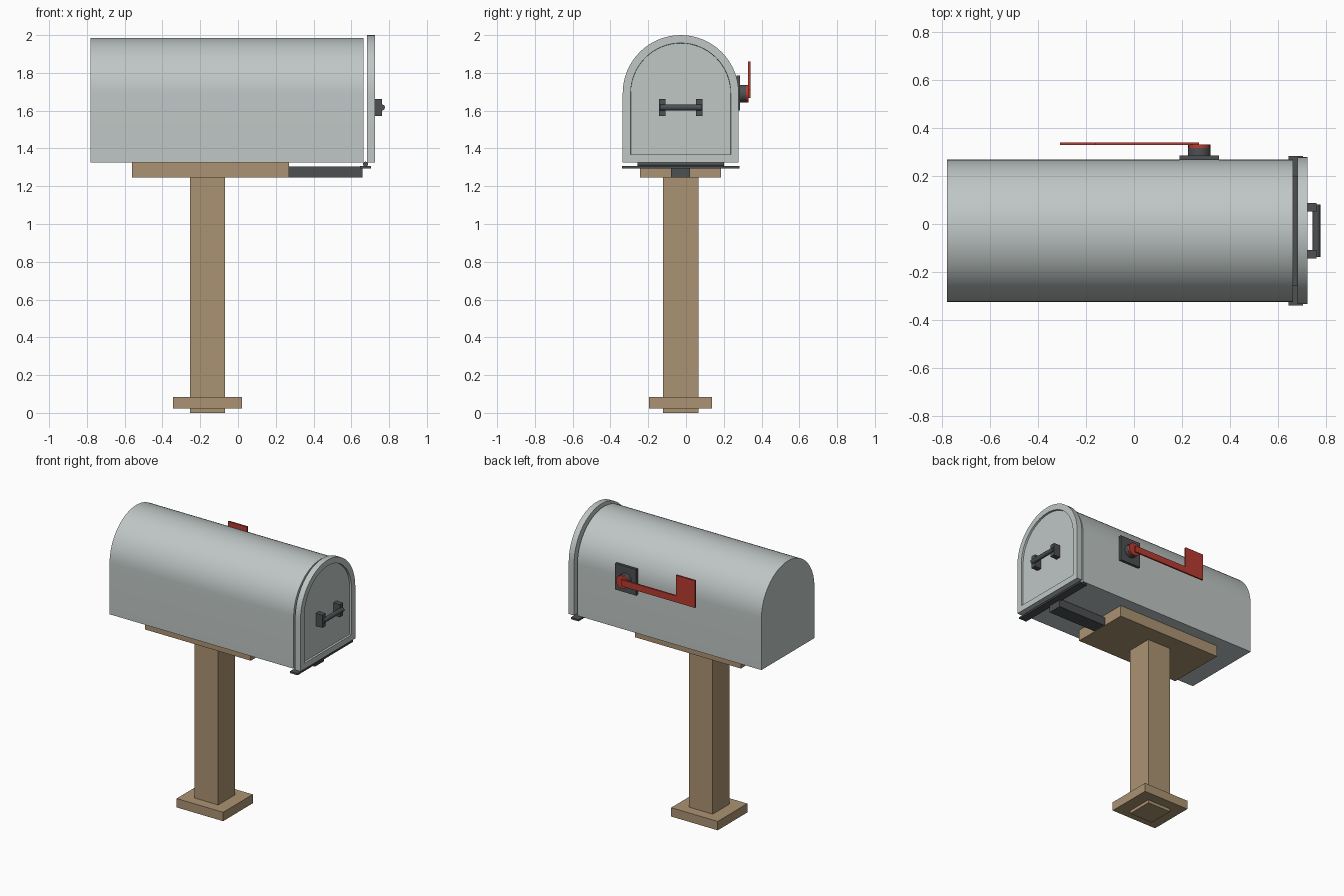
import bpy, bmesh, math
from mathutils import Matrix

cube = bpy.data.objects.get("Cube")
if cube:
    bpy.data.objects.remove(cube, do_unlink=True)


def material(name, rgb):
    m = bpy.data.materials.new(name)
    m.use_nodes = True
    m.diffuse_color = (*rgb, 1)
    m.node_tree.nodes["Principled BSDF"].inputs["Base Color"].default_value = (*rgb, 1)
    return m


GREY = material("galvanised_grey", (0.52, 0.57, 0.56))
DARK = material("dark_iron", (0.075, 0.08, 0.085))
WOOD = material("wood", (0.41, 0.29, 0.17))
RED = material("flag_red", (0.48, 0.045, 0.03))


def finish(bm, name, mat, smooth=False):
    bmesh.ops.recalc_face_normals(bm, faces=bm.faces[:])
    mesh = bpy.data.meshes.new(name)
    bm.to_mesh(mesh)
    bm.free()
    mesh.materials.append(mat)
    ob = bpy.data.objects.new(name, mesh)
    bpy.context.collection.objects.link(ob)
    if smooth:
        bpy.ops.object.select_all(action='DESELECT')
        ob.select_set(True)
        bpy.context.view_layer.objects.active = ob
        bpy.ops.object.shade_smooth_by_angle(angle=math.radians(35))
    return ob


def box(name, mat, x, y, z):
    """Box from (low, high) ranges on each axis."""
    bm = bmesh.new()
    bmesh.ops.create_cube(bm, size=1)
    for v in bm.verts:
        for i, (lo, hi) in enumerate((x, y, z)):
            v.co[i] = (lo + hi) / 2 + v.co[i] * (hi - lo)
    return finish(bm, name, mat)


def rod(name, mat, x, y, z, radius, segments=24, along_x_z=True):
    """Cylinder lying along y between the two y values."""
    bm = bmesh.new()
    bmesh.ops.create_cone(bm, cap_ends=True, segments=segments, radius1=radius,
                          radius2=radius, depth=y[1] - y[0])
    bm.transform(Matrix.Translation((x, (y[0] + y[1]) / 2, z))
                 @ Matrix.Rotation(math.pi / 2, 4, 'X'))
    return finish(bm, name, mat, True)


def extrude(name, mat, points, axis, lo, hi, smooth=False, recess=None):
    """Prism from a 2D profile (other two axes in order), extruded on axis."""
    bm = bmesh.new()
    verts = []
    for p in points:
        co = list(p)
        co.insert(axis, lo)
        verts.append(bm.verts.new(co))
    face = bm.faces.new(verts)
    res = bmesh.ops.extrude_face_region(bm, geom=[face])
    for v in res["geom"]:
        if isinstance(v, bmesh.types.BMVert):
            v.co[axis] = hi
    bmesh.ops.recalc_face_normals(bm, faces=bm.faces[:])
    if recess:
        rim, depth = recess
        end = max(bm.faces, key=lambda f: f.calc_center_median()[axis])
        bmesh.ops.inset_individual(bm, faces=[end], thickness=rim, use_even_offset=True)
        bmesh.ops.inset_individual(bm, faces=[end], thickness=0.001, depth=-depth,
                                   use_even_offset=True)
    return finish(bm, name, mat, smooth)


CY = -0.028   # centre line of the box


def arch(half, bottom, top, steps=32):
    spring = top - half
    pts = [(CY - half, bottom), (CY + half, bottom)]
    for i in range(steps + 1):
        a = math.pi * i / steps
        pts.append((CY + half * math.cos(a), spring + half * math.sin(a)))
    return pts


# Wooden stand
box("post", WOOD, (-0.255, -0.07), (-0.122, 0.065), (0, 1.25))
box("base_collar", WOOD, (-0.345, 0.02), (-0.195, 0.137), (0.022, 0.085))
box("mounting_board", WOOD, (-0.56, 0.27), (-0.243, 0.185), (1.245, 1.325))

# Arched box and door with a sunken panel
extrude("mailbox_body", GREY, arch(0.297, 1.325, 1.986), 0, -0.78, 0.664, True)
extrude("door", GREY, arch(0.307, 1.325, 2.0), 0, 0.683, 0.725, True, recess=(0.042, 0.014))

# Hinge and support below the door
box("support_arm", DARK, (0.27, 0.66), (-0.08, 0.022), (1.245, 1.305))
box("hinge_plate", DARK, (0.645, 0.705), (-0.34, 0.284), (1.295, 1.307))
rod("hinge_pin", DARK, 0.675, (-0.257, 0.2), 1.317, 0.013, 16)

# Door handle
for side, y in (("right", -0.126), ("left", 0.07)):
    box(side + "_handle_bracket", DARK, (0.708, 0.763), (y - 0.018, y + 0.018), (1.572, 1.662))
rod("handle_bar", DARK, 0.762, (-0.138, 0.082), 1.617, 0.016, 12)

# Signal flag on the left side
box("flag_mount", DARK, (0.19, 0.355), (0.268, 0.287), (1.6, 1.785))
rod("flag_hub", DARK, 0.2725, (0.28, 0.317), 1.69, 0.047)
rod("flag_cap", RED, 0.2725, (0.317, 0.331), 1.69, 0.046)
extrude("flag", RED, [(0.272, 1.667), (0.272, 1.713), (-0.16, 1.713), (-0.16, 1.86),
                      (-0.31, 1.86), (-0.31, 1.667)], 1, 0.329, 0.341)
